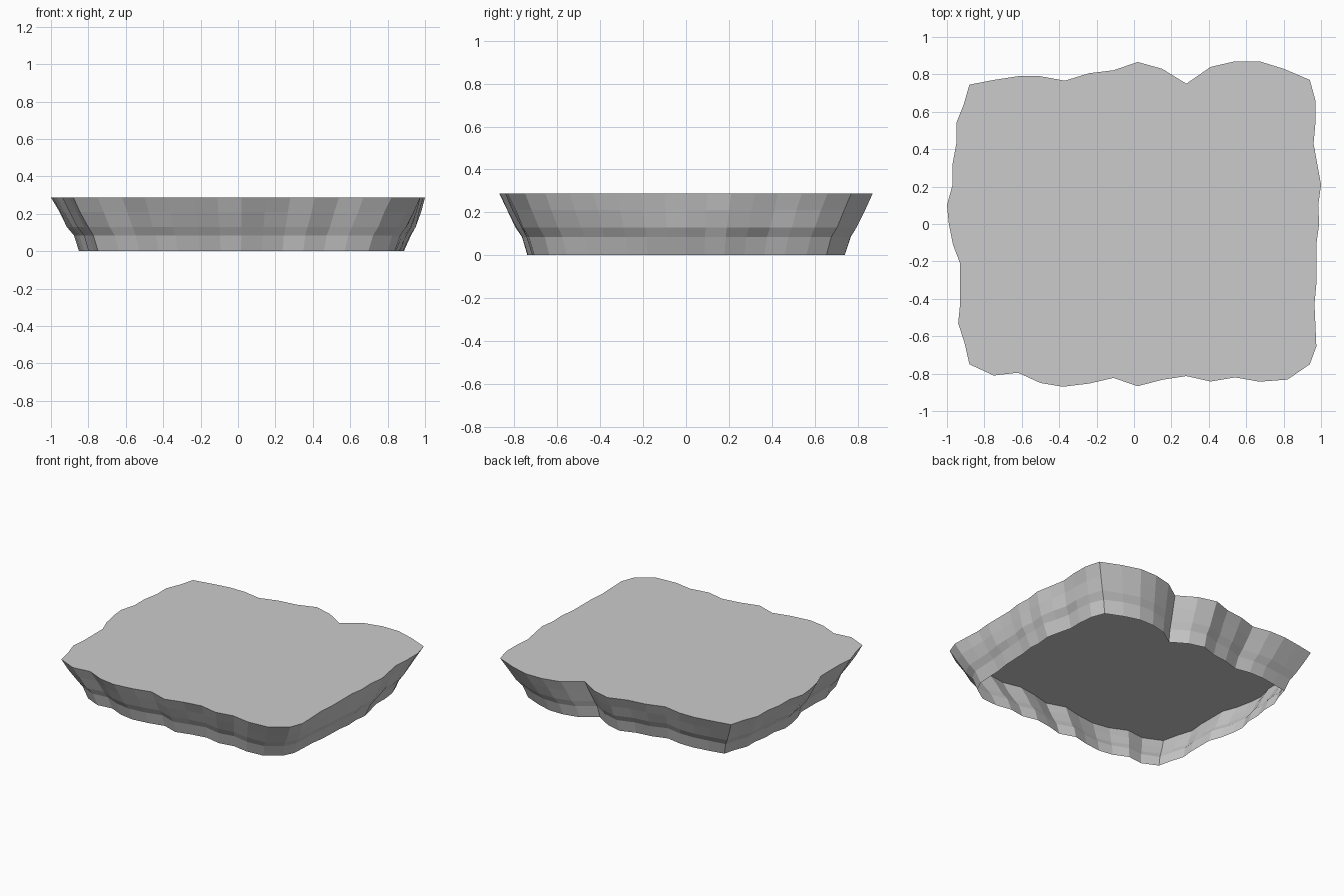
import bpy, bmesh, random

random.seed(4)

# Irregular top outline, counter-clockwise, one list per side
front = [(-.88, -.75), (-.75, -.81), (-.62, -.795), (-.50, -.85), (-.38, -.87), (-.24, -.853),
         (-.11, -.823), (.02, -.867), (.15, -.833), (.28, -.813), (.41, -.842), (.54, -.82),
         (.67, -.843), (.82, -.832)]
right = [(.94, -.75), (.975, -.655), (.97, -.54), (.965, -.43), (.975, -.32), (.975, -.21),
         (.976, -.1), (.99, 0), (.985, .1), (1, .21), (.98, .32), (.96, .43), (.97, .54), (.97, .66)]
back = [(.94, .77), (.80, .83), (.67, .87), (.54, .87), (.41, .84), (.28, .75), (.15, .83),
        (.02, .866), (-.11, .822), (-.24, .806), (-.37, .766), (-.50, .79), (-.62, .79), (-.75, .77)]
left = [(-.88, .745), (-.91, .64), (-.95, .54), (-.95, .43), (-.97, .32), (-.97, .21), (-1, .1),
        (-.99, 0), (-.968, -.11), (-.93, -.21), (-.93, -.32), (-.93, -.43), (-.94, -.53), (-.905, -.64)]
outline = front + right + back + left

# Rings: height, inward scale, extra bulge on the right face, roughness
rings = [(0, .85, .04, 0), (.085, .88, .045, .004), (.13, .912, .045, .004),
         (.21, .957, .022, .004), (.287, 1, 0, 0)]

# Stone slab: flat top and tapered rough sides, hollow and open underneath
bm = bmesh.new()
loops = []
for z, scale, bulge, rough in rings:
    loop = []
    for x, y in outline:
        s = scale + random.uniform(-rough, rough)
        side = bulge * max(0, 1 - (y / .75) ** 2) if x > .95 else 0
        loop.append(bm.verts.new((x * s + side, y * s, z)))
    loops.append(loop)
n = len(outline)
for lo, hi in zip(loops, loops[1:]):
    for i in range(n):
        j = (i + 1) % n
        bm.faces.new((lo[i], lo[j], hi[j], hi[i]))
bm.faces.new(loops[-1])

mesh = bpy.data.meshes.new("stone_slab")
bm.to_mesh(mesh)
bm.free()
bpy.context.collection.objects.link(bpy.data.objects.new("stone_slab", mesh))
